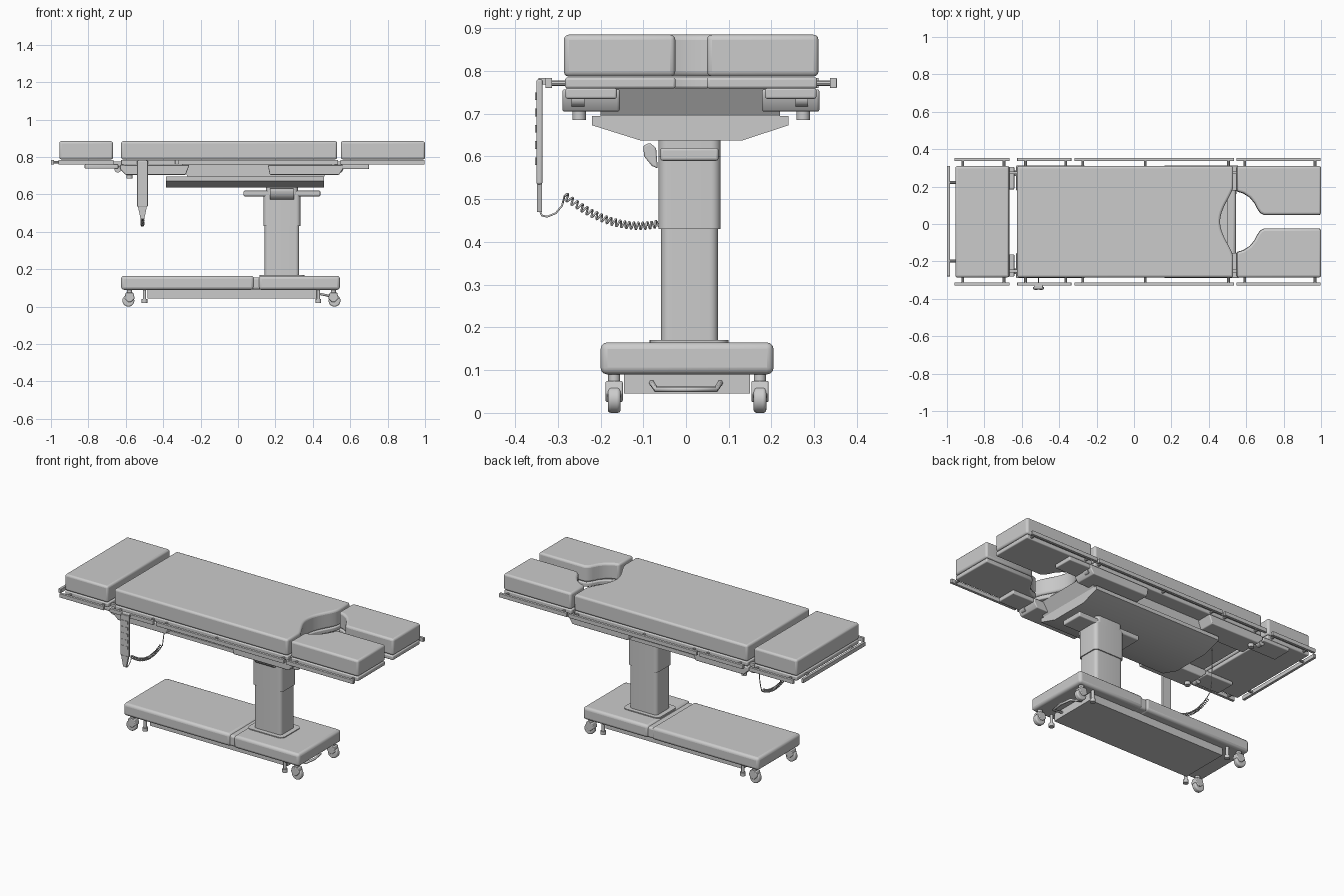
import bpy, bmesh, math
from mathutils import Vector

if "Cube" in bpy.data.objects:
    bpy.data.objects.remove(bpy.data.objects["Cube"], do_unlink=True)

grey = bpy.data.materials.new("plain grey")
grey.use_nodes = True
COLOR = (0.6, 0.6, 0.6, 1)
grey.diffuse_color = COLOR
grey.node_tree.nodes["Principled BSDF"].inputs["Base Color"].default_value = COLOR
MID = 0.012  # centre line of the table top


def finish(name, bm, bevel=0, segments=3):
    bmesh.ops.recalc_face_normals(bm, faces=bm.faces)
    mesh = bpy.data.meshes.new(name)
    bm.to_mesh(mesh)
    bm.free()
    ob = bpy.data.objects.new(name, mesh)
    bpy.context.collection.objects.link(ob)
    mesh.materials.append(grey)
    bpy.ops.object.select_all(action='DESELECT')
    ob.select_set(True)
    bpy.context.view_layer.objects.active = ob
    bpy.ops.object.shade_smooth_by_angle(angle=math.radians(35))
    if bevel:
        mod = ob.modifiers.new("Bevel", 'BEVEL')
        mod.width, mod.segments = bevel, segments
        mod.limit_method, mod.angle_limit = 'ANGLE', math.radians(35)
    return ob


def prism(name, outline, lo, hi, axis='z', bevel=0, segments=3):
    """Extrude an outline: (x, y) along z, (y, z) along x, or (x, z) along y."""
    place = {'z': lambda a, b, c: (a, b, c), 'x': lambda a, b, c: (c, a, b),
             'y': lambda a, b, c: (a, c, b)}[axis]
    bm = bmesh.new()
    face = bm.faces.new([bm.verts.new(place(a, b, lo)) for a, b in outline])
    top = bmesh.ops.extrude_face_region(bm, geom=[face])["geom"]
    bmesh.ops.translate(bm, vec=place(0, 0, hi - lo),
                        verts=[v for v in top if isinstance(v, bmesh.types.BMVert)])
    return finish(name, bm, bevel, segments)


def box(name, x, y, z, bevel=0):
    return prism(name, [(x[0], y[0]), (x[1], y[0]), (x[1], y[1]), (x[0], y[1])], *z, bevel=bevel)


def rounded(x, y, r, steps=6):
    pts = []
    for i, (cx, cy) in enumerate([(x[1]-r, y[1]-r), (x[0]+r, y[1]-r), (x[0]+r, y[0]+r), (x[1]-r, y[0]+r)]):
        for k in range(steps + 1):
            a = math.pi / 2 * (i + k / steps)
            pts.append((cx + r * math.cos(a), cy + r * math.sin(a)))
    return pts


def disc(cx, cy, r, n=20):
    return [(cx + r * math.cos(math.tau * k / n), cy + r * math.sin(math.tau * k / n)) for k in range(n)]


def tube(name, points, r):
    curve = bpy.data.curves.new(name, 'CURVE')
    curve.dimensions = '3D'
    curve.bevel_depth, curve.bevel_resolution, curve.use_fill_caps = r, 1, True
    spline = curve.splines.new('POLY')
    spline.points.add(len(points) - 1)
    for p, co in zip(spline.points, points):
        p.co = (*co, 1)
    ob = bpy.data.objects.new(name, curve)
    bpy.context.collection.objects.link(ob)
    curve.materials.append(grey)


# Base with a seam, underside tray and column collar
box("base_long_cover", (-0.625, 0.085), (-0.2, 0.205), (0.09, 0.165), 0.016)
box("base_short_cover", (0.11, 0.545), (-0.2, 0.205), (0.09, 0.165), 0.016)
box("base_seam", (0.06, 0.14), (-0.193, 0.198), (0.092, 0.157), 0.012)
box("base_tray", (-0.485, 0.43), (-0.145, 0.15), (0.045, 0.1))
prism("column_collar", rounded((0.115, 0.355), (-0.085, 0.1), 0.03), 0.16, 0.17)
tube("foot_pedal", [(0.43, -0.08, 0.07), (0.5, -0.07, 0.055), (0.51, 0, 0.055),
                    (0.5, 0.07, 0.055), (0.43, 0.08, 0.07)], 0.007)

# Casters and stabiliser feet
for x, side in ((-0.58, -1), (0.51, 1)):
    for y in (-0.168, 0.173):
        prism("caster_wheel", disc(x + side * 0.006, 0.032, 0.032), y - 0.015, y + 0.015, 'y', 0.007)
        prism("caster_fork", [(x - 0.028, 0.045), (x - 0.02, 0.075), (x + 0.02, 0.075),
                              (x + 0.028, 0.045), (x + 0.008, 0.025), (x - 0.008, 0.025)],
              y - 0.02, y + 0.02, 'y', 0.004)
        prism("caster_stem", disc(x, y, 0.014), 0.07, 0.095)
        fx = x - side * 0.08
        prism("stabiliser_leg", disc(fx, y, 0.009), 0.03, 0.095)
        prism("stabiliser_foot", disc(fx, y, 0.015), 0.02, 0.04)

# Telescopic column and head
prism("column_lower", rounded((0.143, 0.327), (-0.058, 0.075), 0.02), 0.16, 0.45)
prism("column_upper", rounded((0.137, 0.333), (-0.064, 0.081), 0.022), 0.43, 0.6)
prism("column_head", rounded((0.15, 0.32), (-0.064, 0.081), 0.022), 0.59, 0.66)
box("head_plate", (0.03, 0.44), (-0.06, 0.076), (0.59, 0.62), 0.006)
prism("head_handle", [(-0.1, 0.625), (-0.085, 0.632), (-0.07, 0.62), (-0.066, 0.572), (-0.08, 0.578),
                      (-0.098, 0.6)], 0.17, 0.3, 'x', 0.004)

# Chassis under the table top
prism("chassis_tray", [(-0.105, 0.637), (0.13, 0.637), (0.24, 0.673), (0.24, 0.695),
                       (-0.22, 0.695), (-0.22, 0.673)], -0.385, 0.46, 'x')
prism("chassis_body", [(-0.3, 0.76), (-0.27, 0.695), (0.46, 0.695), (0.5, 0.76)], -0.2, 0.22, 'y')
for y in (-0.222, 0.245):
    prism("side_housing", [(-0.63, 0.757), (-0.63, 0.735), (-0.6, 0.705), (-0.28, 0.705), (-0.26, 0.757)],
          y - 0.067, y + 0.067, 'y', 0.005)
    prism("side_housing", [(0.16, 0.757), (0.17, 0.705), (0.54, 0.705), (0.56, 0.735), (0.56, 0.757)],
          y - 0.067, y + 0.067, 'y', 0.005)
    box("head_bracket", (-0.82, -0.64), (y - 0.06, y + 0.06), (0.738, 0.76), 0.005)
    box("leg_bracket", (0.55, 0.7), (y - 0.06, y + 0.06), (0.735, 0.76), 0.005)
for s in (-1, 1):
    y = MID + s * 0.262
    prism("locking_knob", disc(-0.58, y, 0.016), 0.685, 0.71)
    for x in (-0.643, 0.545):
        prism("hinge_pin", disc(x, 0.735, 0.018), y - 0.018, y + 0.012, 'y')
        box("hinge_arm", (x - 0.03, x + 0.03), (y - 0.008, y + 0.008), (0.738, 0.775))


# Pads and trays: a torso part with a bowed cut-out, a head part and two leg parts
def padded(part, outline):
    prism(part + "_pad", outline, 0.787, 0.885, bevel=0.012)
    prism(part + "_tray", [(a * 0.998, MID + (b - MID) * 0.99) for a, b in outline], 0.759, 0.785, bevel=0.006)


def torso_outline():
    pts = [(0.53, 0.31), (-0.625, 0.31), (-0.625, -0.286), (0.53, -0.286)]
    for k in range(17):
        t = k / 16
        pts.append((0.53 - 0.07 * math.sin(math.pi * t) ** 1.4, MID - 0.185 + 0.37 * t))
    return pts


padded("torso", torso_outline())
padded("head", [(-0.955, -0.286), (-0.668, -0.286), (-0.668, 0.31), (-0.955, 0.31)])
for side, s in (("left", 1), ("right", -1)):
    inner = [(0.55, 0.163), (0.585, 0.153), (0.62, 0.13), (0.645, 0.1), (0.66, 0.07), (0.675, 0.048),
             (0.695, 0.037), (1.0, 0.037), (1.0, 0.298), (0.55, 0.298)]
    padded(side + "_leg", [(x, MID + s * d) for x, d in inner])

# Accessory rails with stand-offs
for s in (-1, 1):
    y = MID + s * 0.333
    for x0, x1 in ((-0.96, -0.665), (-0.625, -0.335), (-0.318, 0.535), (0.548, 0.998)):
        box("side_rail", (x0, x1), (y - 0.008, y + 0.008), (0.76, 0.784), 0.002)
        for x in (x0 + 0.045, x1 - 0.03) + ((0.06,) if x1 - x0 > 0.6 else ()):
            prism("rail_standoff", disc(x, 0.771, 0.007, 10), min(y, y - s * 0.06), max(y, y - s * 0.06), 'y')
    prism("end_standoff", disc(MID + s * 0.21, 0.771, 0.007, 10), -0.99, -0.94, 'x')
box("end_rail", (-1.0, -0.984), (-0.28, 0.31), (0.76, 0.784), 0.002)

# Hand control hung on the rail
box("hand_control", (-0.54, -0.482), (-0.35, -0.336), (0.535, 0.78), 0.004)
box("control_hook", (-0.535, -0.487), (-0.345, -0.315), (0.768, 0.784), 0.002)
for k in range(5):
    z = 0.58 + k * 0.038
    for x in (-0.525, -0.497):
        box("control_button", (x - 0.008, x + 0.008), (-0.353, -0.348), (z, z + 0.018))
prism("control_grip", [(-0.535, 0.536), (-0.521, 0.47), (-0.501, 0.47), (-0.487, 0.536)], -0.349, -0.337, 'y')

# Cable: plain loop, coiled span, plain rise to the underside
X = -0.511
loop = [(X, -0.343, 0.475), (X, -0.337, 0.462), (X, -0.325, 0.459), (X, -0.305, 0.467),
        (X, -0.29, 0.485), (X, -0.284, 0.508)]
a, b, c = Vector((X, -0.284, 0.508)), Vector((X, -0.13, 0.39)), Vector((X, 0.0, 0.47))
coil = []
turns, per = 26, 10
for i in range(turns * per + 1):
    t = i / (turns * per)
    mid = a.lerp(b, t).lerp(b.lerp(c, t), t)
    tangent = (b.lerp(c, t) - a.lerp(b, t)).normalized()
    normal = Vector((0, -tangent.z, tangent.y))
    ang = math.tau * i / per
    coil.append(tuple(mid + 0.008 * (normal * math.sin(ang) + Vector((math.cos(ang), 0, 0)))))
tube("control_cable", loop + coil + [(X, 0.02, 0.5), (X, 0.032, 0.56), (X, 0.035, 0.765)], 0.0025)
